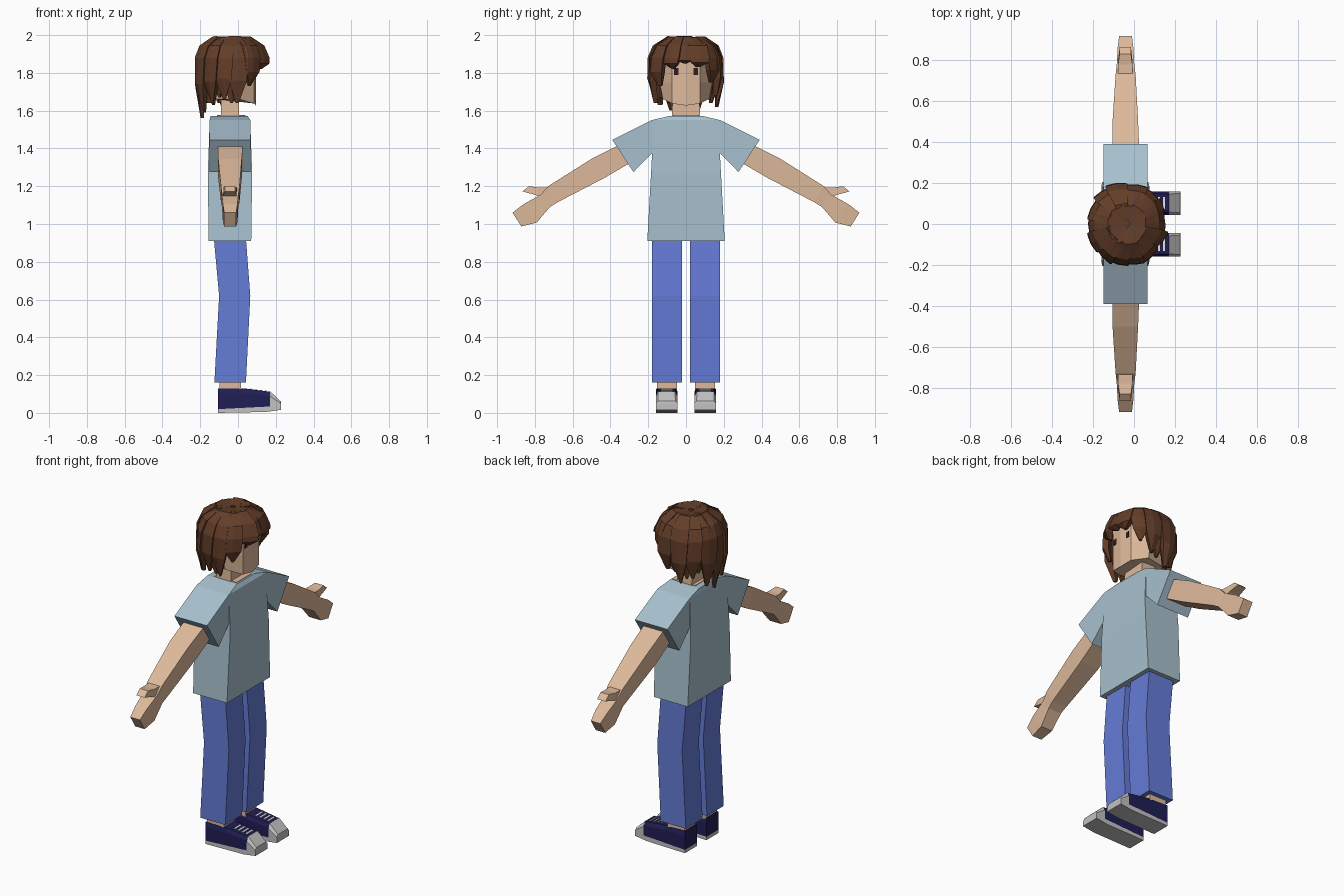
import bpy, bmesh, math, random
from mathutils import Vector

if "Cube" in bpy.data.objects:
    bpy.data.objects.remove(bpy.data.objects["Cube"])

random.seed(4)


def material(name, rgb):
    m = bpy.data.materials.new(name)
    m.diffuse_color = (*rgb, 1)
    m.use_nodes = True
    m.node_tree.nodes["Principled BSDF"].inputs["Base Color"].default_value = m.diffuse_color
    return m


SKIN = material("skin", (0.73, 0.49, 0.33))
SHIRT = material("pale_blue_cloth", (0.39, 0.53, 0.62))
DENIM = material("blue_denim", (0.13, 0.20, 0.68))
NAVY = material("navy_canvas", (0.014, 0.013, 0.09))
RUBBER = material("grey_rubber", (0.54, 0.54, 0.54))
HAIR = material("brown_hair", (0.125, 0.047, 0.022))
DARK = material("dark_eye", (0.03, 0.012, 0.012))
LACE = material("white_lace", (0.85, 0.85, 0.85))


def loft(name, rings, mat):
    """Skin a list of equal-length point rings and cap both ends."""
    bm = bmesh.new()
    vs = [[bm.verts.new(p) for p in r] for r in rings]
    n = len(vs[0])
    for a, b in zip(vs, vs[1:]):
        for i in range(n):
            j = (i + 1) % n
            bm.faces.new((a[i], a[j], b[j], b[i]))
    bm.faces.new(vs[0])
    bm.faces.new(vs[-1])
    bmesh.ops.recalc_face_normals(bm, faces=bm.faces)
    me = bpy.data.meshes.new(name)
    bm.to_mesh(me)
    bm.free()
    me.materials.append(mat)
    ob = bpy.data.objects.new(name, me)
    bpy.context.collection.objects.link(ob)
    return ob


def flat(z, x0, x1, y0, y1):
    """Horizontal rectangle ring."""
    return [(x0, y0, z), (x1, y0, z), (x1, y1, z), (x0, y1, z)]


def limb(s, up, low, x0, x1):
    """Rectangle ring across a limb, from its upper and lower (y, z) edge."""
    return [(x0, s * up[0], up[1]), (x1, s * up[0], up[1]),
            (x1, s * low[0], low[1]), (x0, s * low[0], low[1])]


def prism(name, profile, y0, y1, mat):
    """Side (x, z) profile stretched across y."""
    return loft(name, [[(x, y, z) for x, z in profile] for y in (y0, y1)], mat)


# Shirt body and neckline
loft("shirt_body", [flat(0.91, -0.155, 0.07, -0.205, 0.205),
                    flat(1.27, -0.16, 0.075, -0.185, 0.185),
                    flat(1.40, -0.155, 0.07, -0.178, 0.178),
                    flat(1.55, -0.15, 0.065, -0.18, 0.18),
                    flat(1.573, -0.145, 0.05, -0.085, 0.085)], SHIRT)
loft("neckline", [flat(1.57, -0.11, 0.04, -0.07, 0.07),
                  flat(1.576, -0.11, 0.04, -0.07, 0.07)], SKIN)
loft("neck", [flat(1.55, -0.09, 0.005, -0.075, 0.075),
              flat(1.72, -0.09, 0.005, -0.07, 0.07)], SKIN)

for s, side in ((-1, "right"), (1, "left")):
    # Sleeve, arm and hand
    loft(side + "_sleeve", [limb(s, (0.15, 1.556), (0.16, 1.385), -0.148, 0.063),
                            limb(s, (0.18, 1.55), (0.185, 1.37), -0.15, 0.065),
                            limb(s, (0.39, 1.445), (0.278, 1.275), -0.15, 0.067)], SHIRT)
    loft(side + "_arm", [limb(s, (0.28, 1.45), (0.24, 1.36), -0.105, 0.025),
                         limb(s, (0.375, 1.408), (0.31, 1.315), -0.105, 0.025),
                         limb(s, (0.50, 1.345), (0.43, 1.245), -0.105, 0.02),
                         limb(s, (0.73, 1.20), (0.68, 1.115), -0.09, 0.008),
                         limb(s, (0.77, 1.155), (0.72, 1.09), -0.085, 0.002),
                         limb(s, (0.86, 1.105), (0.79, 1.008), -0.08, -0.003),
                         limb(s, (0.918, 1.06), (0.872, 0.987), -0.073, -0.01)], SKIN)
    loft(side + "_thumb", [limb(s, (0.70, 1.195), (0.745, 1.13), -0.08, -0.005),
                           limb(s, (0.78, 1.193), (0.80, 1.155), -0.078, -0.008),
                           limb(s, (0.832, 1.20), (0.866, 1.172), -0.07, -0.015)], SKIN)
    # Trouser leg and ankle
    a, b = sorted((s * 0.021, s * 0.18))
    loft(side + "_trouser_leg", [flat(0.16, -0.125, 0.042, a, b),
                                 flat(0.62, -0.10, 0.065, a, b),
                                 flat(0.95, -0.13, 0.04, a, b)], DENIM)
    a, b = sorted((s * 0.048, s * 0.153))
    loft(side + "_ankle", [flat(0.11, -0.098, 0.015, a, b),
                           flat(0.20, -0.098, 0.015, a, b)], SKIN)
    # Shoe: sole, canvas upper, toe cap and laces
    a, b = sorted((s * 0.045, s * 0.16))
    prism(side + "_shoe_sole", [(-0.105, 0), (0.15, 0.005), (0.17, 0.008),
                                (0.17, 0.034), (-0.105, 0.02)], a, b, RUBBER)
    m = (a + b) / 2

    def shoe_ring(x, z0, z1, top):
        w = (b - a) / 2
        return [(x, a, z0), (x, b, z0), (x, b, z0 + (z1 - z0) * 0.75),
                (x, m + w * top, z1), (x, m - w * top, z1), (x, a, z0 + (z1 - z0) * 0.75)]

    loft(side + "_shoe_upper", [shoe_ring(-0.105, 0.02, 0.13, 0.95),
                                shoe_ring(0.03, 0.027, 0.13, 0.85),
                                shoe_ring(0.17, 0.034, 0.112, 0.75)], NAVY)
    loft(side + "_toe_cap", [shoe_ring(0.17, 0.008, 0.114, 0.78),
                             shoe_ring(0.226, 0.016, 0.062, 0.8),
                             shoe_ring(0.228, 0.016, 0.05, 0.8)], RUBBER)
    for k in range(4):
        x = 0.065 + 0.026 * k
        z = 0.13 - (x - 0.03) * 0.13
        prism(side + "_lace", [(x, z - 0.003), (x + 0.009, z - 0.004),
                               (x + 0.009, z + 0.002), (x, z + 0.003)],
              m - 0.03, m + 0.03, LACE)
    # Eye plate
    y = s * 0.052
    loft(side + "_eye", [[(0.080, y - 0.011, z), (0.0915, y - 0.011, z),
                          (0.0915, y + 0.011, z), (0.080, y + 0.011, z)]
                         for z in (1.79, 1.825)], DARK)


# Head: faceted face with a pointed chin
def head_ring(z, k, drop=0.0):
    half = [(0.095, 0.0, drop), (0.086, 0.075, drop * 0.7),
            (0.0, 0.14 * k, 0.0), (-0.13, 0.11 * k, 0.0)]
    other = [(x, -y, d) for x, y, d in half[:0:-1]]
    return [(x, y, z - d) for x, y, d in half + other]


loft("head", [head_ring(1.663, 0.88, 0.036), head_ring(1.75, 1.0),
              head_ring(1.86, 1.0), head_ring(1.93, 0.8)], SKIN)

# Hair: a scalp dome below radial locks
bpy.ops.mesh.primitive_uv_sphere_add(segments=12, ring_count=8, radius=1,
                                     location=(-0.06, 0, 1.86))
dome = bpy.context.object
dome.name = "hair_scalp"
dome.scale = (0.142, 0.165, 0.122)
dome.data.materials.append(HAIR)


def lock(angle, tip_z, reach=1.0, width=0.054):
    d = Vector((math.cos(angle), math.sin(angle), 0))
    t = Vector((-d.y, d.x, 0))
    centre = Vector((-0.035, 0, 0))
    R = reach * (0.188 + 0.012 * abs(d.y))
    twist = random.uniform(-0.012, 0.012)
    mid = 1.88 + (tip_z - 1.88) * 0.5
    path = [(0.015, 1.985, 0.012), (0.5 * R, 1.995 - random.uniform(0, 0.01), width * 0.6),
            (0.86 * R, 1.945, width * 0.95), (R, 1.88, width),
            (1.02 * R, mid, width * 0.85), (0.87 * R, tip_z, 0.007)]
    rings = []
    for i, (r, z, w) in enumerate(path):
        # The slab thickness turns from vertical at the crown to radial at the side
        f = min(1, i / 3)
        inner = Vector((-d.x * f, -d.y * f, f - 1)) * (0.035 if i < 5 else 0.012)
        p = centre + d * r + Vector((0, 0, z))
        tw = d * twist * f
        rings.append([p - t * w - tw, p + d * 0.006 * f, p + t * w + tw,
                      p + t * w * 0.8 + inner, p - t * w * 0.8 + inner])
    loft("hair_lock", rings, HAIR)


TIPS = [1.85, 1.83, 1.75, 1.68, 1.62, 1.65, 1.59, 1.56,
        1.60, 1.63, 1.66, 1.64, 1.73, 1.82]
for i, z in enumerate(TIPS):
    lock(i * math.tau / 14 + random.uniform(-0.06, 0.06), z, random.uniform(0.95, 1.0))
# Shorter under-layer filling the sides and back
for i in range(3, 11):
    lock((i + 0.5) * math.tau / 14, 1.64 + 0.03 * (i % 2), 0.87)
